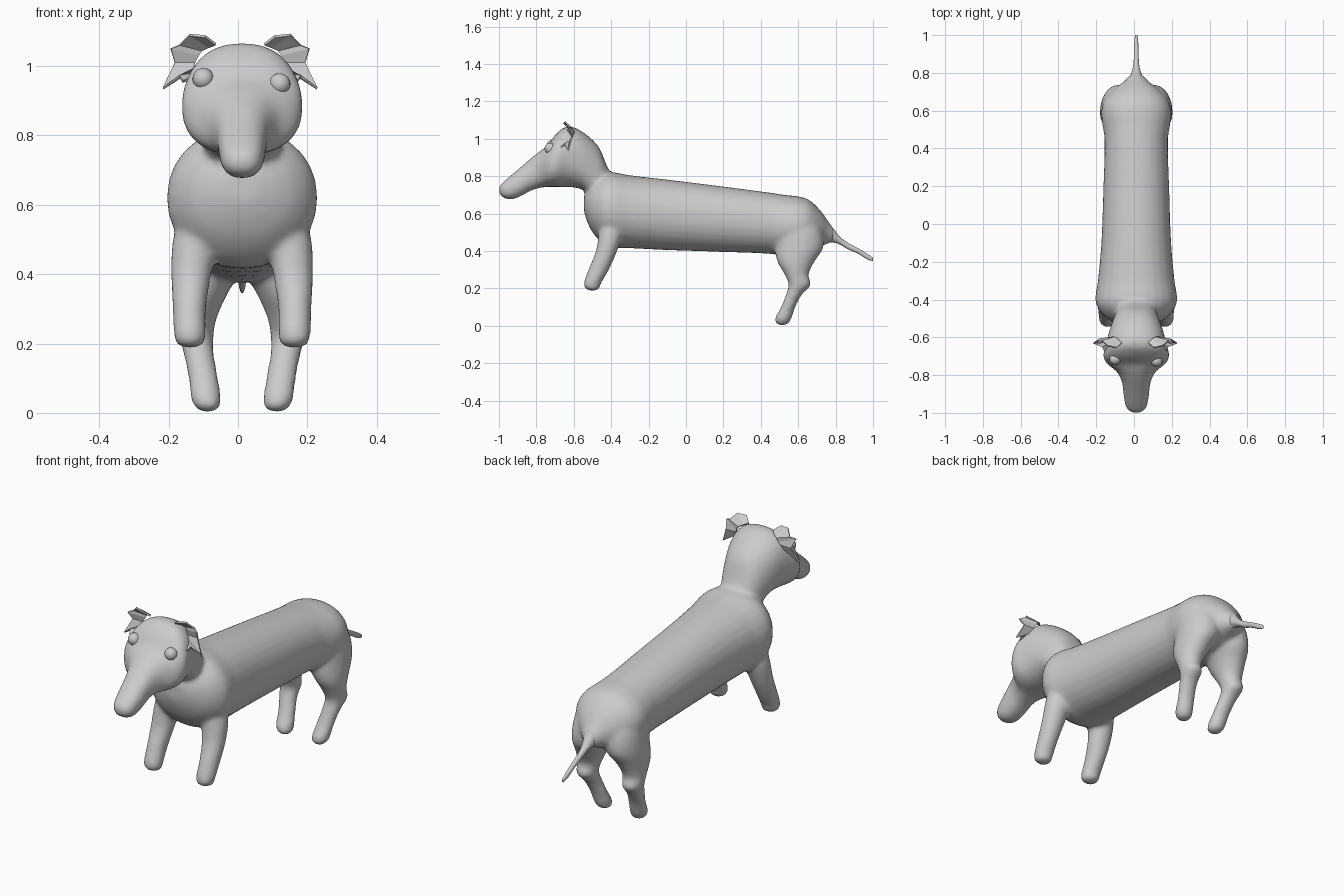
import bpy, bmesh, math
from mathutils import Vector

CX = 0.012  # the animal sits slightly off the axis


def spline(rows, steps=5):
    """Smoothly interpolate section rows along their first column."""
    rows = [Vector(r) for r in rows]
    n = len(rows)
    slope = []
    for i in range(n):
        a, b = rows[max(i - 1, 0)], rows[min(i + 1, n - 1)]
        slope.append((b - a) / (b[0] - a[0]))
    out = []
    for i in range(n - 1):
        p, q, d = rows[i], rows[i + 1], rows[i + 1][0] - rows[i][0]
        for k in range(steps):
            t = k / steps
            out.append(p * (2*t**3 - 3*t**2 + 1) + slope[i] * (d * (t**3 - 2*t**2 + t))
                       + q * (3*t**2 - 2*t**3) + slope[i + 1] * (d * (t**3 - t**2)))
    return out + [rows[-1]]


def loft(bm, rows, upright, power=2.0, sides=28):
    """Rows: position, low, high, half width, x centre. Upright = limb along z."""
    rings = []
    for t, lo, hi, hw, xc in spline(rows):
        ring = []
        for k in range(sides):
            a = 2 * math.pi * k / sides
            c, s = math.cos(a), math.sin(a)
            u = math.copysign(abs(c) ** (2 / power), c)
            v = math.copysign(abs(s) ** (2 / power), s)
            x, w = xc + hw * u, (lo + hi) / 2 + (hi - lo) / 2 * v
            ring.append(bm.verts.new((x, w, t) if upright else (x, t, w)))
        rings.append(ring)
    for r, q in zip(rings, rings[1:]):
        for k in range(sides):
            j = (k + 1) % sides
            bm.faces.new((r[k], r[j], q[j], q[k]))
    bm.faces.new(rings[0])
    bm.faces.new(rings[-1])


def finish(name, bm, angle=180):
    bmesh.ops.recalc_face_normals(bm, faces=bm.faces)
    me = bpy.data.meshes.new(name)
    bm.to_mesh(me)
    bm.free()
    ob = bpy.data.objects.new(name, me)
    bpy.context.collection.objects.link(ob)
    for p in me.polygons:
        p.use_smooth = angle > 0
    return ob


def centred(rows):
    return [r + (CX,) for r in rows]


bm = bmesh.new()

# long torso
loft(bm, centred([
    (-0.545, .61, .70, .05), (-0.53, .56, .73, .10), (-0.50, .50, .77, .155),
    (-0.45, .445, .81, .20), (-0.40, .42, .822, .217), (-0.30, .415, .805, .203),
    (-0.10, .405, .782, .185), (0.20, .395, .745, .174), (0.45, .385, .712, .168),
    (0.53, .375, .70, .180), (0.60, .385, .692, .185), (0.66, .40, .672, .165),
    (0.72, .425, .615, .11), (0.76, .44, .56, .06), (0.79, .45, .52, .035)]), False, 2.1)

# neck, skull and muzzle
loft(bm, centred([
    (-0.38, .68, .79, .06), (-0.42, .64, .85, .085), (-0.46, .63, .945, .105),
    (-0.50, .68, .995, .120), (-0.55, .725, 1.035, .138), (-0.60, .74, 1.062, .152),
    (-0.65, .742, 1.062, .165), (-0.70, .742, 1.02, .175), (-0.74, .742, .965, .155),
    (-0.78, .738, .935, .105), (-0.83, .722, .895, .078), (-0.88, .695, .852, .070),
    (-0.93, .676, .81, .064), (-0.97, .682, .775, .054), (-0.99, .695, .755, .038),
    (-1.0, .71, .74, .018)]), False, 2.3)

# front and hind legs, both sides
for s in (-1, 1):
    loft(bm, [(z, a, b, w, CX + s * o) for z, a, b, w, o in [
        (.188, -.515, -.485, .018, .15), (.198, -.537, -.465, .038, .15),
        (.225, -.547, -.455, .046, .151), (.30, -.522, -.412, .048, .152),
        (.40, -.482, -.368, .058, .147), (.50, -.465, -.34, .065, .135),
        (.60, -.44, -.36, .05, .12)]], True)
    loft(bm, [(z, a, b, w, CX + s * o) for z, a, b, w, o in [
        (.003, .50, .53, .017, .10), (.015, .48, .55, .035, .10),
        (.04, .476, .564, .043, .104), (.10, .508, .584, .043, .112),
        (.17, .535, .622, .044, .125), (.22, .548, .668, .050, .132),
        (.27, .53, .655, .056, .130), (.34, .49, .685, .074, .118),
        (.42, .475, .735, .095, .095), (.52, .49, .725, .095, .085),
        (.60, .53, .68, .07, .08)]], True)

# fuse everything into one skin
body = finish("dog_body", bm)
rm = body.modifiers.new("fuse", 'REMESH')
rm.mode = 'VOXEL'
rm.voxel_size = 0.011
rm.use_smooth_shade = True
sm = body.modifiers.new("blend", 'SMOOTH')
sm.factor = 0.5
sm.iterations = 7

# thin tail
bm = bmesh.new()
loft(bm, centred([
    (0.74, .44, .56, .05), (0.78, .445, .53, .034), (0.82, .435, .48, .02),
    (0.86, .412, .448, .014), (0.92, .385, .415, .012), (0.97, .355, .385, .01),
    (1.0, .345, .365, .006)]), False, sides=14)
finish("tail", bm)

# ragged ear flaps
ear_rows = [  # root point and outer tip of each strip
    ((.07, -.63, 1.062), (.10, -.655, 1.085)),
    ((.09, -.61, 1.055), (.145, -.645, 1.09)),
    ((.11, -.60, 1.045), (.175, -.62, 1.06)),
    ((.12, -.60, 1.03), (.20, -.635, 1.05)),
    ((.13, -.61, 1.01), (.188, -.61, 1.01)),
    ((.135, -.62, .99), (.222, -.63, .935)),
    ((.135, -.63, .975), (.175, -.65, .97)),
    ((.135, -.65, .965), (.165, -.67, .955))]
for s, name in ((-1, "left_ear"), (1, "right_ear")):
    bm = bmesh.new()
    pairs = [[bm.verts.new((CX * .5 + s * x, y, z)) for x, y, z in row] for row in ear_rows]
    for p, q in zip(pairs, pairs[1:]):
        bm.faces.new((p[0], p[1], q[1], q[0]))
    ear = finish(name, bm, 0)
    sol = ear.modifiers.new("thickness", 'SOLIDIFY')
    sol.thickness = 0.008
    sol.offset = 0

# bulging eyes
for name, loc in (("left_eye", (-.10, -.715, .963)), ("right_eye", (.12, -.725, .948))):
    bpy.ops.mesh.primitive_uv_sphere_add(segments=20, ring_count=12, radius=.031, location=loc)
    bpy.context.object.name = name
    bpy.ops.object.shade_smooth()
